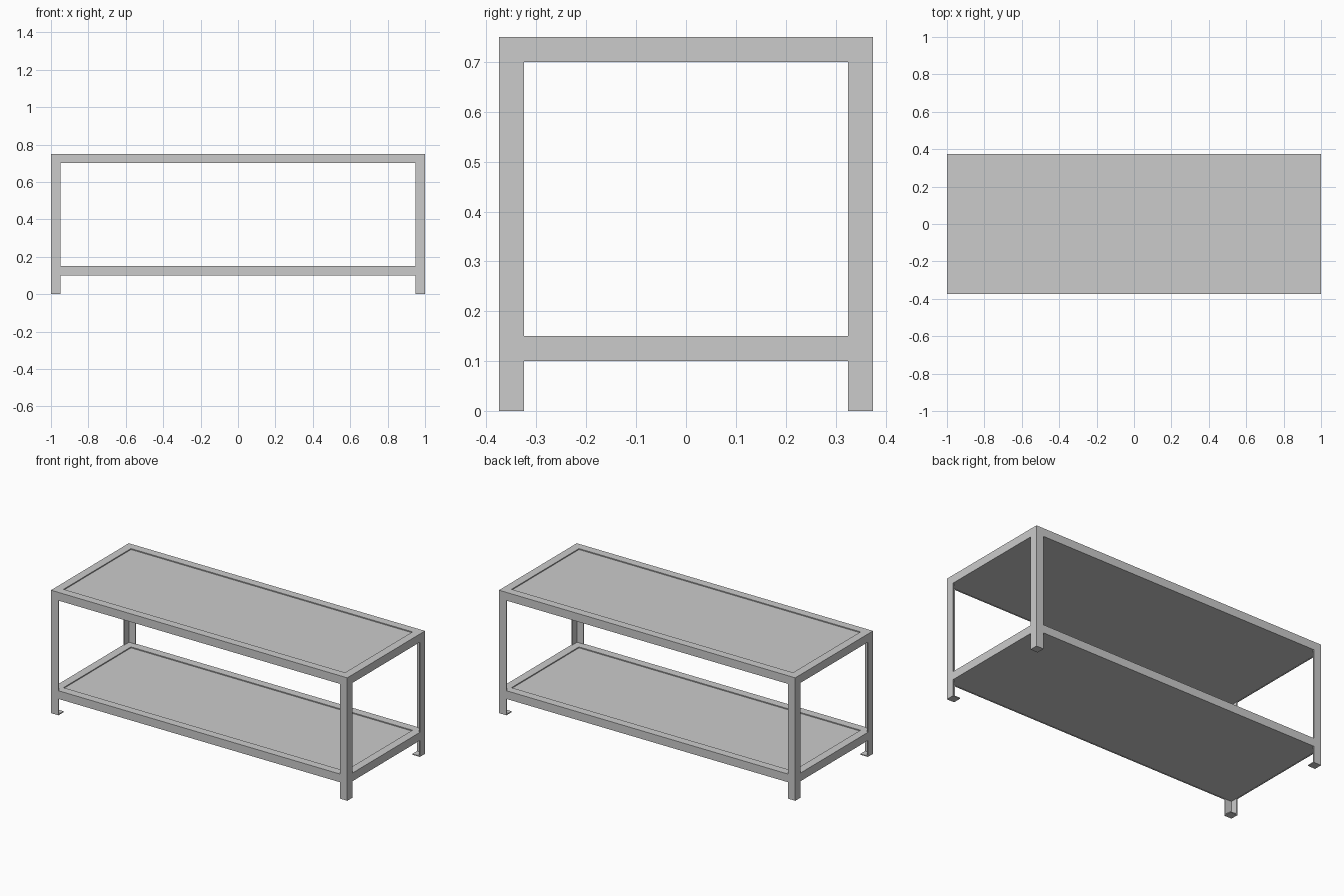
import bpy, bmesh

if "Cube" in bpy.data.objects:
    bpy.data.objects.remove(bpy.data.objects["Cube"])

L, W, H = 1.0, 0.375, 0.75   # half length, half width, height
A, T = 0.05, 0.006           # angle-iron flange width and thickness


def finish(name, bm):
    bmesh.ops.recalc_face_normals(bm, faces=bm.faces)
    me = bpy.data.meshes.new(name)
    bm.to_mesh(me)
    bm.free()
    ob = bpy.data.objects.new(name, me)
    bpy.context.collection.objects.link(ob)
    return ob


def box(name, x0, x1, y0, y1, z0, z1):
    bm = bmesh.new()
    bmesh.ops.create_cube(bm, size=1)
    for v in bm.verts:
        v.co = (x1 if v.co.x > 0 else x0,
                y1 if v.co.y > 0 else y0,
                z1 if v.co.z > 0 else z0)
    return finish(name, bm)


def frame(name, z):
    # L-section swept round the rectangle with mitred corners
    section = [(0, A), (0, 0), (T, 0), (T, A - T), (A, A - T), (A, A)]
    bm = bmesh.new()
    rings = [[bm.verts.new((sx * (L - d), sy * (W - d), z + h)) for d, h in section]
             for sx, sy in ((-1, -1), (1, -1), (1, 1), (-1, 1))]
    n = len(section)
    for i in range(4):
        a, b = rings[i], rings[(i + 1) % 4]
        for j in range(n):
            k = (j + 1) % n
            bm.faces.new((a[j], b[j], b[k], a[k]))
    return finish(name, bm)


def leg(name, sx, sy, top):
    # L-section upright, open towards the inside
    section = [(0, 0), (A, 0), (A, T), (T, T), (T, A), (0, A)]
    bm = bmesh.new()
    face = bm.faces.new([bm.verts.new((sx * (L - u), sy * (W - v), 0)) for u, v in section])
    ext = bmesh.ops.extrude_face_region(bm, geom=[face])
    up = [g for g in ext["geom"] if isinstance(g, bmesh.types.BMVert)]
    bmesh.ops.translate(bm, verts=up, vec=(0, 0, top))
    return finish(name, bm)


# Top and lower shelves: angle-iron frame holding a slab just below its lip
for label, z in (("top", H - A), ("lower", 0.10)):
    frame(label + "_frame", z)
    box(label + "_shelf_panel", -L + T, L - T, -W + T, W - T, z + 0.002, z + A - T)

# Legs with small square foot plates
for sy, fb in ((-1, "front"), (1, "back")):
    for sx, lr in ((-1, "left"), (1, "right")):
        leg(f"{fb}_{lr}_leg", sx, sy, H - A)
        xs = sorted((sx * (L - T), sx * (L - A)))
        ys = sorted((sy * (W - T), sy * (W - A)))
        box(f"{fb}_{lr}_foot_plate", *xs, *ys, 0, T)
